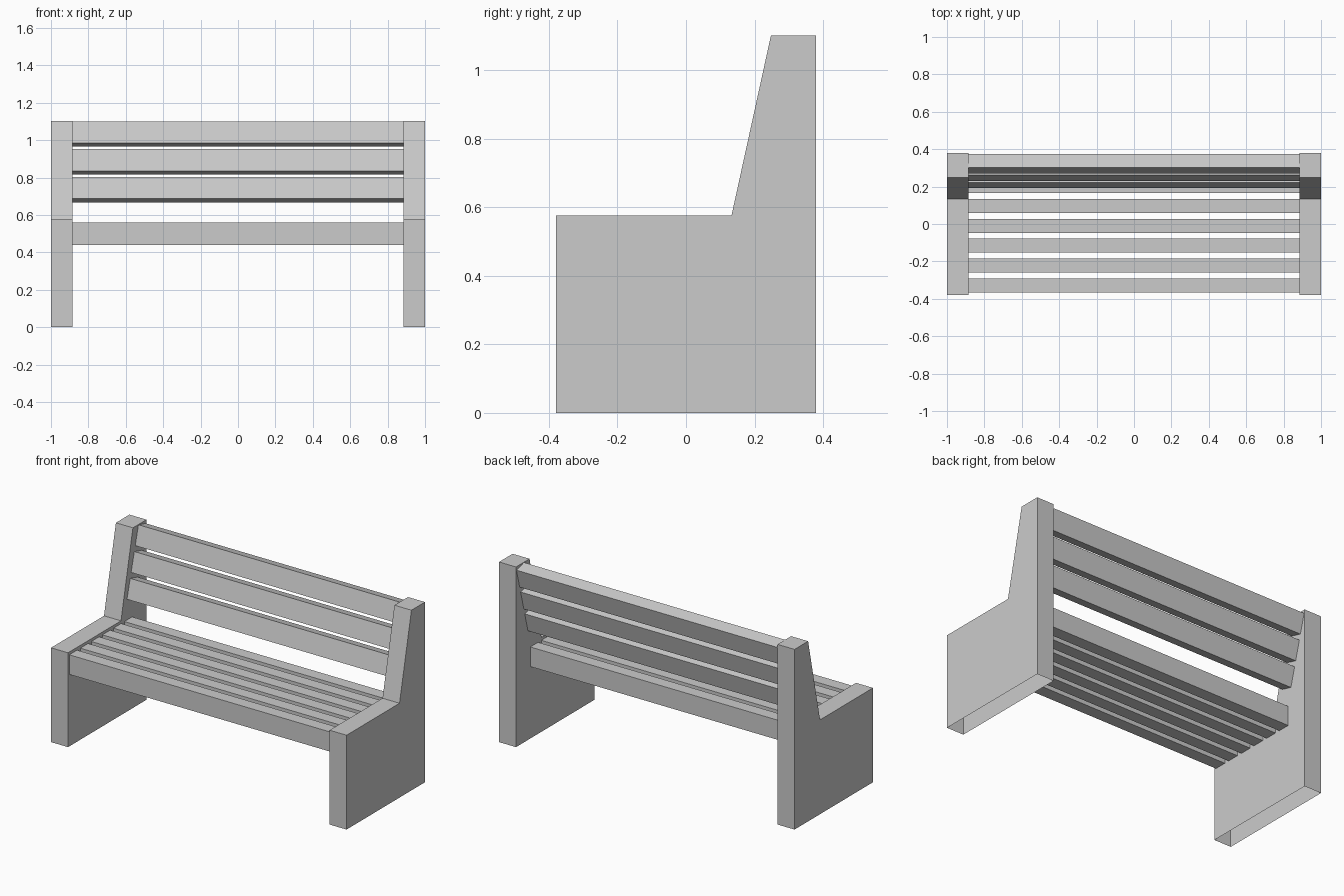
import bpy, bmesh
from math import radians, sin, cos
from mathutils import Matrix, Vector

if "Cube" in bpy.data.objects:
    bpy.data.objects.remove(bpy.data.objects["Cube"])

INNER, OUTER = 0.885, 1.0          # end panel x range
THICK, HEIGHT = 0.075, 0.12        # slat section


def finish(name, bm):
    bmesh.ops.recalc_face_normals(bm, faces=bm.faces)
    mesh = bpy.data.meshes.new(name)
    bm.to_mesh(mesh)
    bm.free()
    obj = bpy.data.objects.new(name, mesh)
    bpy.context.collection.objects.link(obj)
    return obj


def slat(name, y, z, tilt=0.0):
    """Long box centred on (y, z), leaning back by tilt."""
    bm = bmesh.new()
    bmesh.ops.create_cube(bm, size=1)
    bm.transform(Matrix.Translation((0, y, z)) @ Matrix.Rotation(-tilt, 4, 'X')
                 @ Matrix.Diagonal((2 * INNER, THICK, HEIGHT, 1)))
    return finish(name, bm)


# End panels: extruded side profile, open underneath
profile = [(-0.379, 0), (0.379, 0), (0.379, 1.102), (0.248, 1.102),
           (0.133, 0.577), (-0.379, 0.577)]
for side, label in ((-1, "left"), (1, "right")):
    bm = bmesh.new()
    face = bm.faces.new([bm.verts.new((side * INNER, y, z)) for y, z in profile])
    ext = bmesh.ops.extrude_face_region(bm, geom=[face], use_keep_orig=True)
    moved = [v for v in ext["geom"] if isinstance(v, bmesh.types.BMVert)]
    bmesh.ops.translate(bm, verts=moved, vec=(side * (OUTER - INNER), 0, 0))
    bmesh.ops.recalc_face_normals(bm, faces=bm.faces)
    base = [f for f in bm.faces if all(v.co.z < 0.001 for v in f.verts)]
    bmesh.ops.delete(bm, geom=base, context='FACES_ONLY')
    finish(f"{label}_end_panel", bm)

# Seat slats
for i in range(6):
    slat(f"seat_slat_{i + 1}", -0.329 + i * 0.1065, 0.50)

# Backrest slats, stepped down the leaning back from its top front edge
tilt = radians(15)
up = Vector((sin(tilt), cos(tilt)))
back = Vector((cos(tilt), -sin(tilt)))
top_front = Vector((0.302, 1.10))
for i in range(3):
    c = top_front + back * THICK / 2 - up * (HEIGHT / 2 + i * 0.154)
    slat(f"backrest_slat_{i + 1}", c.x, c.y, tilt)
